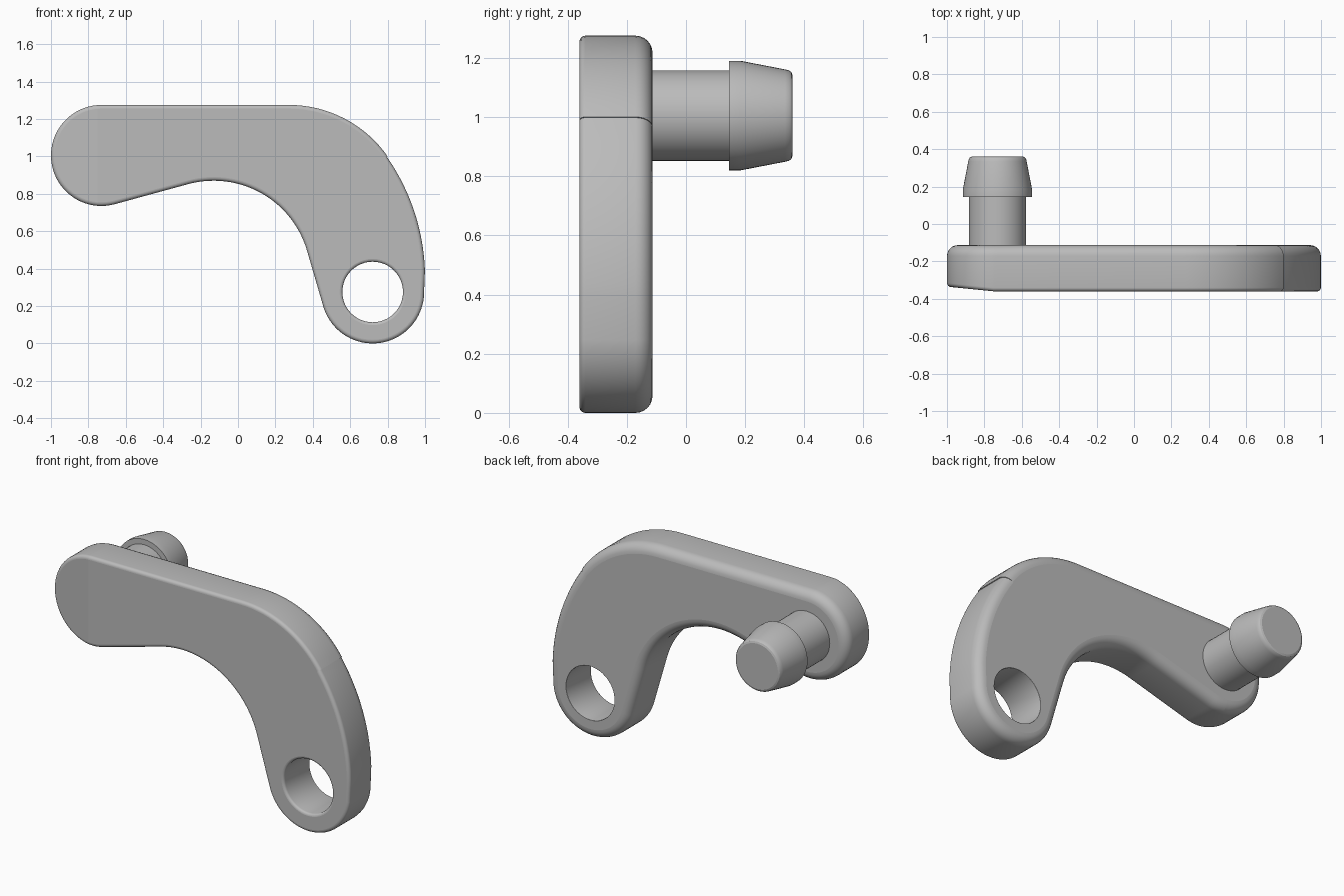
import bpy, bmesh, math
from mathutils import Vector

if "Cube" in bpy.data.objects:
    bpy.data.objects.remove(bpy.data.objects["Cube"])

grey = bpy.data.materials.new("light grey")
grey.diffuse_color = (0.5, 0.5, 0.5, 1)
grey.use_nodes = True
grey.node_tree.nodes["Principled BSDF"].inputs["Base Color"].default_value = grey.diffuse_color

FRONT, BACK = -0.36, -0.113
PIN = (-0.73, 1.005)     # centre of the pin end
EYE = (0.72, 0.275)      # centre of the eyelet end


def arc(c, r, a0, a1, n):
    return [(c[0] + r * math.cos(math.radians(a0 + (a1 - a0) * i / n)),
             c[1] + r * math.sin(math.radians(a0 + (a1 - a0) * i / n))) for i in range(n + 1)]


def outline(d):
    """Arm outline, moved inward by d."""
    bend = (-0.13, 0.35)
    return (arc(PIN, 0.27 - d, 285, 90, 40)
            + arc((0.272, 0.631), 0.644 - d, 90, 35, 16)
            + arc(bend, 1.13 - d, 35, 2, 14)
            + arc(EYE, 0.275 - d, -6, -163.5, 36)
            + arc(bend, 0.52 + d, 16.5, 105, 28))


def rounded(r_front, r_back, n=6):
    """(inset, y) pairs running from the front face to the back face."""
    q = [math.pi / 2 * i / n for i in range(n + 1)]
    f = [(r_front * (1 - math.sin(a)), FRONT + r_front * (1 - math.cos(a))) for a in q]
    b = [(r_back * (1 - math.cos(a)), BACK - r_back * (1 - math.sin(a))) for a in q]
    return f + b


def loft(bm, rings):
    rows = [[bm.verts.new(p) for p in ring] for ring in rings]
    for a, b in zip(rows, rows[1:]):
        for i in range(len(a)):
            j = (i + 1) % len(a)
            bm.faces.new((a[i], a[j], b[j], b[i]))
    return rows


def finish(bm, name):
    bmesh.ops.recalc_face_normals(bm, faces=bm.faces)
    me = bpy.data.meshes.new(name)
    bm.to_mesh(me)
    bm.free()
    me.materials.append(grey)
    ob = bpy.data.objects.new(name, me)
    bpy.context.collection.objects.link(ob)
    bpy.context.view_layer.objects.active = ob
    ob.select_set(True)
    bpy.ops.object.shade_smooth_by_angle(angle=math.radians(28))
    ob.select_set(False)
    return ob


# Curved arm: rounded outer wall, eyelet wall, and flat faces between them
bm = bmesh.new()
outer = loft(bm, [[(x, y, z) for x, z in outline(d)] for d, y in rounded(0.02, 0.058)])
hole = loft(bm, [[(x, y, z) for x, z in arc(EYE, 0.162 + d, 0, 352.5, 47)]
                 for d, y in rounded(0.015, 0.002, 4)])
for k in (0, -1):
    edges = [bm.edges.get((row[k][i - 1], row[k][i])) for row in (outer, hole)
             for i in range(len(row[k]))]
    bmesh.ops.triangle_fill(bm, edges=edges, use_beauty=True,
                            normal=Vector((0, -1 if k == 0 else 1, 0)))

# Front face slopes back slightly at the pin end
bmesh.ops.bisect_plane(bm, geom=bm.verts[:] + bm.edges[:] + bm.faces[:],
                       plane_co=(-0.75, 0, 0), plane_no=(1, 0, 0), dist=1e-5)
for v in bm.verts:
    if v.co.y < -0.3 and v.co.x < -0.75:
        v.co.y += 0.1 * (-0.75 - v.co.x)
arm = finish(bm, "curved_arm")
for p in arm.data.polygons:
    if abs(p.normal.y) > 0.993:
        p.use_smooth = False

# Pin with a barbed, tapered head
bm = bmesh.new()
profile = [(0.153, -0.13), (0.153, 0.145), (0.185, 0.145), (0.185, 0.185),
           (0.156, 0.335), (0.153, 0.348), (0.147, 0.356), (0.137, 0.36)]
rows = loft(bm, [[(x, y, z) for x, z in arc(PIN, r, 0, 352.5, 47)] for r, y in profile])
bm.faces.new(rows[0])
bm.faces.new(rows[-1])
pin = finish(bm, "barbed_pin")
for p in pin.data.polygons:
    if abs(p.normal.y) > 0.993:
        p.use_smooth = False
